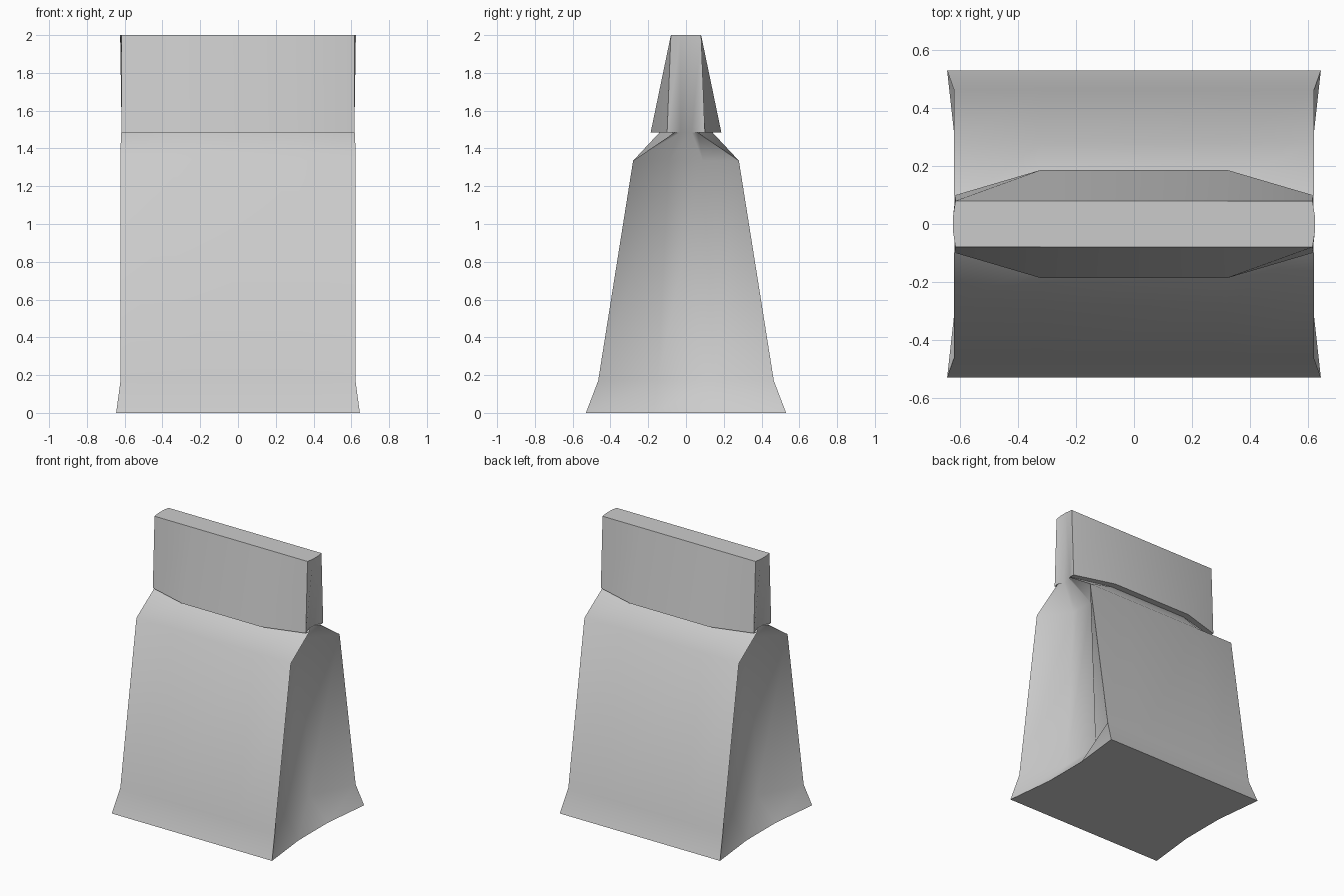
import bpy
import bmesh
import math

cube = bpy.data.objects.get("Cube")
if cube:
    bpy.data.objects.remove(cube, do_unlink=True)

paper = bpy.data.materials.new("grey paper")
paper.use_nodes = True
color = (0.6, 0.6, 0.6, 1)
paper.diffuse_color = color
paper.node_tree.nodes["Principled BSDF"].inputs["Base Color"].default_value = color

FOLD_X = 0.32  # where the front and back panels stop bulging


def ring(bm, z, corner_x, corner_y, middle_y, gusset_x, gusset_y):
    """Twelve-point outline: bulged front and back, creased ends."""
    half = [(gusset_x, gusset_y), (corner_x, corner_y), (FOLD_X, middle_y),
            (-FOLD_X, middle_y), (-corner_x, corner_y), (-gusset_x, gusset_y)]
    outline = half + [(-x, -y) for x, y in half]
    return [bm.verts.new((x, y, z)) for x, y in outline]


def loft(name, sections):
    bm = bmesh.new()
    rings = [ring(bm, *s) for s in sections]
    for low, high in zip(rings, rings[1:]):
        for i in range(len(low)):
            j = (i + 1) % len(low)
            bm.faces.new((low[i], low[j], high[j], high[i]))
    bm.faces.new(rings[0][::-1])
    bm.faces.new(rings[-1])
    # The neck and lip share their gusset points, so the ends run through
    bmesh.ops.remove_doubles(bm, verts=bm.verts, dist=0.0005)
    bmesh.ops.recalc_face_normals(bm, faces=bm.faces)
    mesh = bpy.data.meshes.new(name)
    bm.to_mesh(mesh)
    bm.free()
    mesh.materials.append(paper)
    obj = bpy.data.objects.new(name, mesh)
    bpy.context.collection.objects.link(obj)
    bpy.ops.object.select_all(action="DESELECT")
    obj.select_set(True)
    bpy.context.view_layer.objects.active = obj
    bpy.ops.object.shade_smooth_by_angle(angle=math.radians(52))
    return obj


# Flared base, tapering gusseted body, pinched neck, overhanging folded top
loft("paper_bag", [
    (0.0, 0.645, 0.53, 0.53, 0.605, 0.17),
    (0.17, 0.622, 0.465, 0.465, 0.465, 0.15),
    (1.335, 0.622, 0.28, 0.28, 0.46, 0.09),
    (1.485, 0.62, 0.06, 0.14, 0.59, 0.03),
    (1.485, 0.616, 0.10, 0.187, 0.59, 0.03),
    (2.0, 0.616, 0.08, 0.08, 0.624, 0.03),
])
